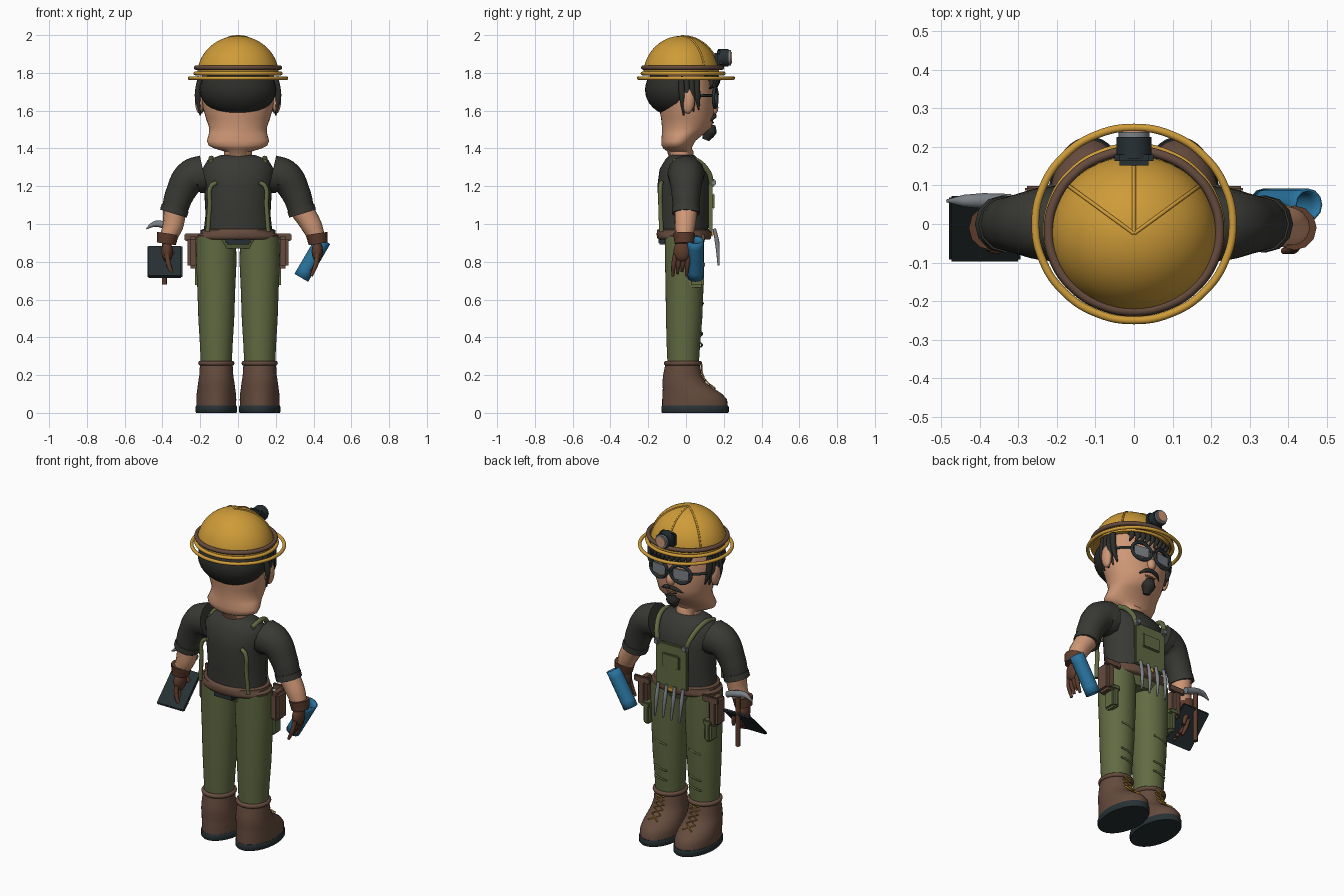
import bpy, bmesh, math
from mathutils import Vector, Euler

if "Cube" in bpy.data.objects:
    bpy.data.objects.remove(bpy.data.objects["Cube"])


def material(name, rgb):
    m = bpy.data.materials.new(name)
    m.use_nodes = True
    m.diffuse_color = (*rgb, 1)
    bsdf = m.node_tree.nodes["Principled BSDF"]
    bsdf.inputs["Base Color"].default_value = (*rgb, 1)
    bsdf.inputs["Roughness"].default_value = 0.7
    return m


YELLOW = material("helmet yellow", (.62, .33, .04))
SKIN = material("skin", (.62, .31, .18))
SHIRT = material("charcoal cloth", (.04, .04, .035))
GREEN = material("olive cloth", (.12, .145, .055))
BROWN = material("boot leather", (.13, .07, .047))
GLOVE = material("glove leather", (.11, .045, .025))
NAVY = material("dark slate", (.02, .03, .034))
GREY = material("steel", (.2, .22, .24))
BLUE = material("tube blue", (.022, .17, .34))
HAIR = material("hair", (.026, .027, .023))


def finish(name, mesh, mat, angle=40):
    mesh.materials.clear()
    mesh.materials.append(mat)
    mesh.shade_smooth()
    mesh.set_sharp_from_angle(angle=math.radians(angle))
    ob = bpy.data.objects.new(name, mesh)
    bpy.context.collection.objects.link(ob)
    return ob


def loft(name, mat, sections, x=0, n=40):
    """Stack of ellipses; each section is z, centre y, radius x, radius y."""
    bm = bmesh.new()
    rings = []
    for z, cy, rx, ry in sections:
        angles = [math.tau * i / n for i in range(n)]
        rings.append([bm.verts.new((x + rx * math.cos(a), cy + ry * math.sin(a), z)) for a in angles])
    for a, b in zip(rings, rings[1:]):
        for i in range(n):
            j = (i + 1) % n
            bm.faces.new((a[i], a[j], b[j], b[i]))
    bm.faces.new(rings[0][::-1])
    bm.faces.new(rings[-1])
    mesh = bpy.data.meshes.new(name)
    bm.to_mesh(mesh)
    bm.free()
    return finish(name, mesh, mat, 50)


def tube(name, mat, pts, radius=.01, radii=None, caps=True, cyclic=False, straight=False):
    cu = bpy.data.curves.new(name, "CURVE")
    cu.dimensions = "3D"
    cu.bevel_depth, cu.bevel_resolution = radius, 4
    cu.use_fill_caps, cu.resolution_u = caps, 6
    sp = cu.splines.new("BEZIER")
    sp.bezier_points.add(len(pts) - 1)
    for i, (bp, p) in enumerate(zip(sp.bezier_points, pts)):
        bp.co = p
        bp.handle_left_type = bp.handle_right_type = "VECTOR" if straight else "AUTO"
        bp.radius = radii[i] / radius if radii else 1
    sp.use_cyclic_u = cyclic
    tmp = bpy.data.objects.new(name, cu)
    bpy.context.collection.objects.link(tmp)
    bpy.context.view_layer.update()
    mesh = bpy.data.meshes.new_from_object(tmp.evaluated_get(bpy.context.evaluated_depsgraph_get()))
    bpy.data.objects.remove(tmp)
    return finish(name, mesh, mat)


def ring(name, mat, cy, z, rx, ry, r):
    pts = [(rx * math.cos(math.tau * i / 16), cy + ry * math.sin(math.tau * i / 16), z) for i in range(16)]
    return tube(name, mat, pts, r, cyclic=True)


def box(name, mat, loc, size, rot=(0, 0, 0), bevel=.006):
    bm = bmesh.new()
    bmesh.ops.create_cube(bm, size=1)
    bmesh.ops.scale(bm, vec=size, verts=bm.verts)
    bmesh.ops.bevel(bm, geom=bm.edges[:], offset=min(bevel, min(size) * .4), segments=2, affect="EDGES")
    mesh = bpy.data.meshes.new(name)
    bm.to_mesh(mesh)
    bm.free()
    ob = finish(name, mesh, mat)
    ob.location, ob.rotation_euler = loc, rot
    return ob


def ball(name, mat, loc, size):
    bm = bmesh.new()
    bmesh.ops.create_uvsphere(bm, u_segments=32, v_segments=18, radius=1)
    bmesh.ops.scale(bm, vec=size, verts=bm.verts)
    mesh = bpy.data.meshes.new(name)
    bm.to_mesh(mesh)
    bm.free()
    ob = finish(name, mesh, mat)
    ob.location = loc
    return ob


# Torso, hips and belt
loft("shirt", SHIRT, [(.93, -.01, .185, .125), (1.05, -.01, .172, .132), (1.2, -.012, .18, .14),
                      (1.29, -.015, .19, .125), (1.34, -.02, .16, .09), (1.365, -.02, .09, .065)])
loft("hips", GREEN, [(.87, -.01, .2, .09), (.94, -.01, .2, .12)])
loft("belt", BROWN, [(.918, -.01, .205, .135), (.925, -.01, .215, .142), (.94, -.01, .215, .145),
                     (.95, -.01, .198, .145), (.967, -.01, .198, .143), (.973, -.01, .185, .135)])
box("belt_back_plate", NAVY, (0, -.115, .91), (.13, .06, .035))

# Overall bib with pocket, and tools hung from the belt
box("bib", GREEN, (0, .13, 1.09), (.21, .022, .26))
box("bib_pocket", GREEN, (0, .144, 1.12), (.12, .016, .085))
box("belt_buckle", YELLOW, (0, .14, .95), (.05, .012, .03))
for i in range(4):
    x = -.085 + .055 * i
    tube("belt_tool", GREY, [(x, .15, .975), (x, .165, .9), (x + .008, .172, .78)], .01, [.009, .012, .005])

for s in (-1, 1):
    side = "left" if s > 0 else "right"
    # Legs and boots
    loft(side + "_trouser_leg", GREEN, [(.26, -.015, .082, .083), (.35, -.014, .086, .088), (.5, -.01, .095, .096),
         (.65, -.008, .1, .1), (.8, -.008, .107, .103), (.93, -.008, .104, .105)], x=s * .115)
    loft(side + "_boot", BROWN, [(.03, .047, .104, .173), (.07, .046, .106, .172), (.1, .034, .104, .158),
         (.13, .012, .1, .135), (.16, -.01, .096, .115), (.2, -.019, .09, .102), (.265, -.018, .086, .09)], x=s * .115)
    loft(side + "_sole", NAVY, [(0, .048, .106, .175), (.006, .048, .11, .179), (.03, .048, .11, .179),
                                (.038, .048, .106, .175)], x=s * .115)
    rim = ring(side + "_boot_cuff", BROWN, -.016, .263, .083, .088, .013)
    rim.location.x = s * .115
    lace = [(.13, .155), (.155, .12), (.18, .098), (.205, .088), (.23, .082), (.255, .084)]
    for f in (-1, 1):
        tube(side + "_boot_lace", YELLOW, [(s * .115 + f * .03 * (-1) ** i, y, z) for i, (z, y) in enumerate(lace)],
             .004, straight=True)
    for z in (.36, .42, .58):
        tube(side + "_knee_crease", GREEN, [(s * .115 + d, .078 + z * .02 - abs(d) * .2, z + d * .25)
                                            for d in (-.04, 0, .04)], .005)
    # Hip pouch and trouser pocket
    box(side + "_pouch", BROWN, (s * .237, .045, .85), (.06, .095, .17), bevel=.015)
    box(side + "_pouch_flap", BROWN, (s * .228, .09, .93), (.11, .018, .04))
    box(side + "_leg_pocket", GREEN, (s * .205, .055, .73), (.045, .08, .13), bevel=.012)
    box(side + "_leg_pocket_flap", GREEN, (s * .207, .057, .785), (.055, .088, .03))
    # Braces
    tube(side + "_front_strap", GREEN, [(s * .09, .138, 1.2), (s * .115, .115, 1.28), (s * .14, .03, 1.345),
                                        (s * .14, -.07, 1.33)], .014)
    tube(side + "_back_strap", GREEN, [(s * .115, -.13, 1.22), (s * .143, -.135, 1.2), (s * .15, -.135, 1.1),
                                       (s * .16, -.13, .96)], .012)
    box(side + "_strap_clip", GREY, (s * .093, .145, 1.22), (.032, .025, .035))
    # Arms
    w = .42 if s > 0 else .375
    tube(side + "_sleeve", SHIRT, [(s * .18, 0, 1.265), (s * .245, 0, 1.25), (s * .305, 0, 1.165), (s * .338, 0, 1.065)],
         .1, [.1, .093, .077, .068])
    tube(side + "_sleeve_cuff", SHIRT, [(s * .332, 0, 1.088), (s * .342, 0, 1.055)], .074)
    tube(side + "_forearm", SKIN, [(s * .335, 0, 1.08), (s * (w - .03), -.005, .99), (s * w, -.01, .92)],
         .06, [.062, .055, .044])
    tube(side + "_glove_cuff", GLOVE, [(s * (w - .004), -.01, .95), (s * (w + .004), -.01, .895)], .055, [.058, .05])
    ball(side + "_palm", GLOVE, (s * w, -.02, .855), (.03, .046, .055))
    for i in range(4):
        y = -.055 + .024 * i
        tube(side + "_finger", GLOVE, [(s * w, y, .84), (s * (w - .008), y - .01, .785),
                                       (s * (w - .032), y - .015, .725 + .012 * (i % 3))], .012, [.014, .013, .008])
    tube(side + "_thumb", GLOVE, [(s * w, .015, .87), (s * (w - .03), .03, .83), (s * (w - .04), .025, .78)],
         .012, [.016, .014, .009])
    # Ears and side locks
    ball(side + "_ear", SKIN, (s * .203, .01, 1.655), (.025, .035, .07))
    for i in range(4):
        y = -.025 + .027 * i
        tube(side + "_side_lock", HAIR, [(s * .198, y, 1.78), (s * (.213 - .006 * i), y + .004, 1.68),
                                         (s * (.2 - .008 * i), y + .012, 1.575 + .01 * i)], .015, [.016, .017, .004])
    # Spectacles, brow and moustache
    frame = [(.022, 1.7), (.125, 1.7), (.12, 1.635), (.03, 1.635)]
    tube(side + "_lens_frame", NAVY, [(s * x, .166 - x * .15, z) for x, z in frame], .009, cyclic=True)
    box(side + "_lens", GREY, (s * .074, .153, 1.667), (.095, .008, .066), (0, 0, -s * .15))
    tube(side + "_temple", NAVY, [(s * .12, .148, 1.68), (s * .185, .09, 1.68), (s * .205, .0, 1.675)], .007)
    tube(side + "_eyebrow", HAIR, [(s * .025, .15, 1.72), (s * .07, .15, 1.732), (s * .115, .125, 1.718)],
         .01, [.009, .011, .004])
    tube(side + "_moustache", HAIR, [(0, .152, 1.572), (s * .035, .147, 1.566), (s * .07, .127, 1.545)],
         .01, [.011, .011, .004])

# Head
loft("head", SKIN, [(1.32, -.02, .072, .06), (1.385, -.03, .075, .07), (1.4, -.045, .125, .075),
                    (1.415, -.046, .155, .083), (1.44, -.04, .165, .09), (1.475, -.018, .155, .11),
                    (1.51, .005, .153, .132), (1.56, .006, .17, .138), (1.62, .003, .187, .146),
                    (1.7, 0, .195, .15), (1.8, -.02, .19, .16)])
ball("hair_back", HAIR, (0, -.05, 1.71), (.203, .167, .142))
ball("nose", SKIN, (0, .147, 1.615), (.026, .024, .035))
tube("spectacle_bridge", NAVY, [(-.022, .162, 1.68), (0, .168, 1.686), (.022, .162, 1.68)], .007)
tube("mouth", GLOVE, [(-.035, .134, 1.54), (0, .142, 1.537), (.035, .134, 1.54)], .006)
tube("goatee", HAIR, [(0, .125, 1.525), (0, .122, 1.49), (0, .105, 1.445)], .04, [.03, .04, .018])
for i in range(9):
    x = -.12 + .03 * i
    y = .158 - x * x * 2.2
    tube("fringe_lock", HAIR, [(x, y - .02, 1.795), (x + .006, y + .008, 1.765), (x + .022, y + .004, 1.722)],
         .015, [.016, .016, .004])

# Helmet: dome, brim rings, band and ridges
dome_y, dome_z = -.025, 1.785
steps = [math.radians(a) for a in range(0, 90, 6)] + [math.radians(89)]
loft("helmet_dome", YELLOW, [(dome_z + .211 * math.sin(a), dome_y, .217 * math.cos(a), .202 * math.cos(a))
                             for a in steps], n=56)
ring("helmet_brim", YELLOW, 0, 1.772, .256, .25, .01)
ring("helmet_inner_rim", YELLOW, -.015, 1.797, .226, .215, .01)
ring("helmet_band", BROWN, -.018, 1.828, .222, .208, .012)
for turn in (-52, 0, 52):
    t = math.radians(turn)
    pts = [(.217 * math.cos(a) * math.sin(t), dome_y + .203 * math.cos(a) * math.cos(t), dome_z + .211 * math.sin(a))
           for a in (math.radians(d) for d in range(10, 91, 16))]
    tube("helmet_ridge", YELLOW, pts, .005)

# Headlamp
box("lamp_mount", NAVY, (0, .172, 1.875), (.1, .04, .085), bevel=.012)
tube("lamp_body", NAVY, [(0, .17, 1.88), (0, .225, 1.88)], .046)
tube("lamp_bezel", GREY, [(0, .222, 1.88), (0, .238, 1.88)], .04)
tube("lamp_lens", SKIN, [(0, .236, 1.88), (0, .243, 1.88)], .03)

# Items in the hands: rolled tube, tablet and hammer
roll = tube("rolled_tube", BLUE, [(.335, .05, .715), (.452, .05, .915)], .042, caps=False)
wall = roll.modifiers.new("wall", "SOLIDIFY")
wall.thickness = .007
box("tablet", NAVY, (-.387, -.012, .8), (.185, .236, .016), (math.radians(45), 0, 0))
tube("hammer_handle", GLOVE, [(-.39, .06, .68), (-.39, .06, 1.0)], .013)
tube("hammer_head", GREY, [(-.32, .06, .975), (-.39, .06, .995), (-.44, .06, 1.0), (-.485, .06, .975)],
     .02, [.018, .02, .016, .004])
